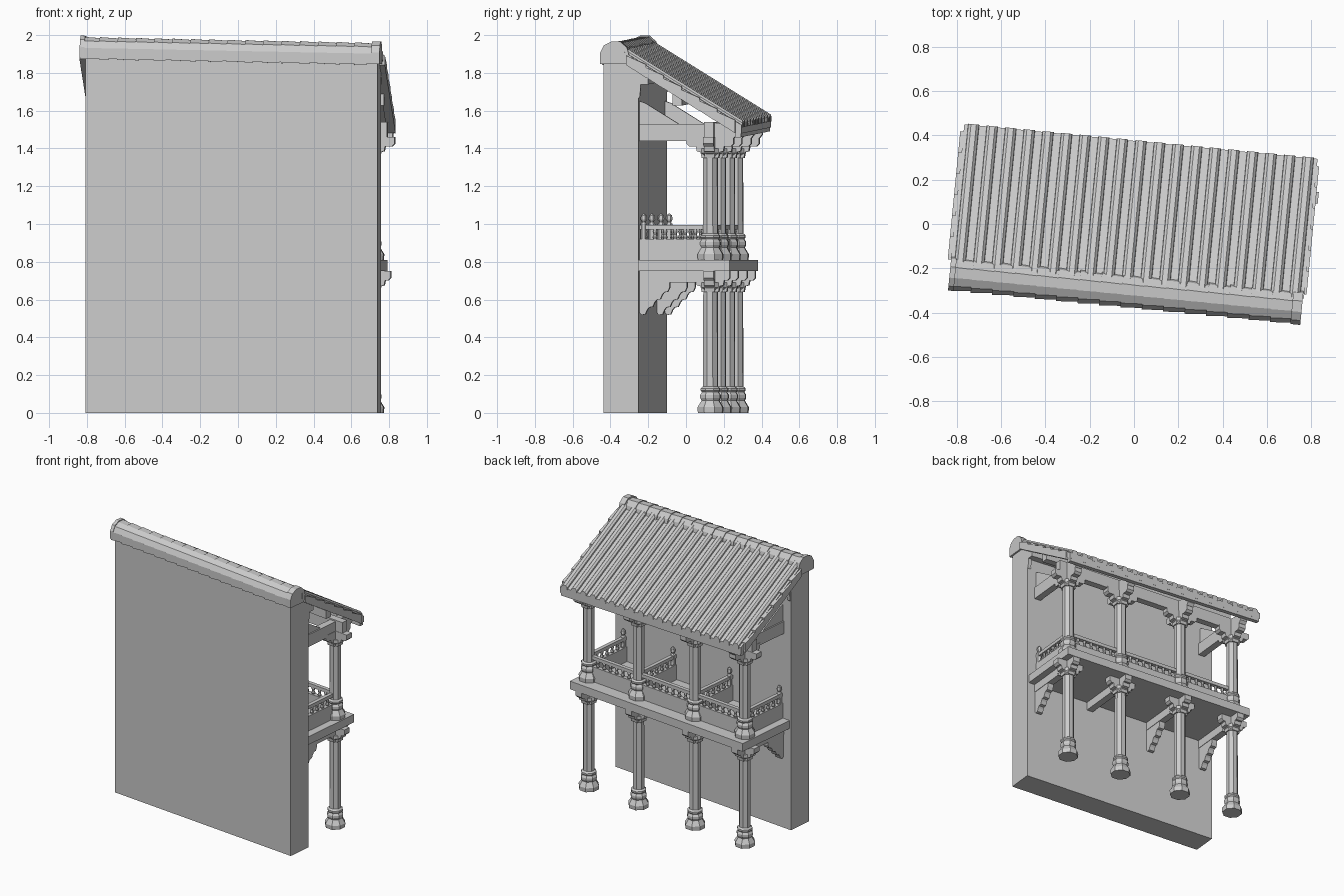
import bpy, bmesh, math
from mathutils import Matrix, Vector

if "Cube" in bpy.data.objects:
    bpy.data.objects.remove(bpy.data.objects["Cube"], do_unlink=True)

stone = bpy.data.materials.new("light_grey")
stone.use_nodes = True
GREY = (0.6, 0.6, 0.6, 1)
stone.diffuse_color = GREY
stone.node_tree.nodes["Principled BSDF"].inputs["Base Color"].default_value = GREY

TURN = Matrix.Rotation(math.radians(-5.6), 4, 'Z')
COLUMNS = (-0.69, -0.25, 0.25, 0.69)
WALL, COL_V, EAVE = -0.177, 0.198, 0.373
SLOPE, TILT = 0.62, 0.02


def prism(bm, points, sweep, scale=1.0):
    """Closed solid from a planar outline moved along a vector."""
    a = [Vector(p) for p in points]
    mid = sum(a, Vector()) / len(a)
    low = [bm.verts.new(p) for p in a]
    high = [bm.verts.new(mid + (p - mid) * scale + Vector(sweep)) for p in a]
    bm.faces.new(low)
    bm.faces.new(high[::-1])
    for i in range(len(a)):
        j = (i + 1) % len(a)
        bm.faces.new((low[i], high[i], high[j], low[j]))


def along_x(bm, outline, x0, x1, scale=1.0):
    prism(bm, [(x0, v, z) for v, z in outline], (x1 - x0, 0, 0), scale)


def along_y(bm, outline, y0, y1):
    prism(bm, [(u, y0, z) for u, z in outline], (0, y1 - y0, 0))


def box(bm, x0, x1, y0, y1, z0, z1):
    along_x(bm, [(y0, z0), (y1, z0), (y1, z1), (y0, z1)], x0, x1)


def lathe(bm, x, y, profile, sides):
    """Stack of rings (radius, height), capped at both ends."""
    rings = []
    for r, z in profile:
        angles = [math.tau * (i + 0.5) / sides for i in range(sides)]
        rings.append([bm.verts.new((x + r * math.cos(t), y + r * math.sin(t), z)) for t in angles])
    for a, b in zip(rings, rings[1:]):
        for i in range(sides):
            j = (i + 1) % sides
            bm.faces.new((a[i], a[j], b[j], b[i]))
    bm.faces.new(rings[0][::-1])
    bm.faces.new(rings[-1])


def finish(name, bm, tilted=False):
    if tilted:
        for v in bm.verts:
            v.co.z -= TILT * v.co.x
    bmesh.ops.recalc_face_normals(bm, faces=bm.faces)
    bm.transform(TURN)
    mesh = bpy.data.meshes.new(name)
    bm.to_mesh(mesh)
    bm.free()
    mesh.materials.append(stone)
    bpy.context.collection.objects.link(bpy.data.objects.new(name, mesh))


def roof_z(v):
    return 1.54 + SLOPE * (EAVE - v)


# Wall with its top cut to the roof pitch
bm = bmesh.new()
along_x(bm, [(-0.362, 0), (-0.362, 1.88), (-0.24, 1.88), (WALL, 1.83), (WALL, 0)], -0.777, 0.777)
finish("wall", bm)

# Upper floor and the beams carrying it
bm = bmesh.new()
box(bm, -0.764, 0.764, WALL, 0.307, 0.75, 0.81)
finish("floor_slab", bm)
bm = bmesh.new()
for u in COLUMNS:
    box(bm, u - 0.025, u + 0.025, WALL, COL_V, 0.69, 0.75)
finish("floor_beams", bm)

# Scalloped corbels on the wall
bm = bmesh.new()
for u in (-0.69, -0.25, 0.69):
    outline = [(WALL, 0.69), (WALL, 0.53)]
    for i in range(4):
        v, z = WALL + 0.04 * i, 0.53 + 0.04 * i
        outline += [(v + 0.01, z - 0.012), (v + 0.03, z - 0.008), (v + 0.04, z + 0.015)]
    outline.append((WALL + 0.16, 0.69))
    along_x(bm, outline, u - 0.022, u + 0.022)
finish("wall_corbels", bm)

# Two tiers of columns with moulded feet
FOOT = [(0.07, 0), (0.072, 0.03), (0.056, 0.055), (0.05, 0.065), (0.057, 0.08),
        (0.057, 0.095), (0.047, 0.11), (0.054, 0.118), (0.054, 0.13), (0.041, 0.14)]
for name, z0, z1 in (("lower_columns", 0, 0.70), ("upper_columns", 0.81, 1.44)):
    bm = bmesh.new()
    for u in COLUMNS:
        lathe(bm, u, COL_V, [(r, z + z0) for r, z in FOOT] + [(0.04, z1)], 8)
    finish(name, bm)

# Cross-shaped stepped capitals
for name, top, reach in (("lower_capitals", 0.75, 0.105), ("upper_capitals", 1.46, 0.125)):
    bm = bmesh.new()
    half = [(reach, 0), (reach, -0.035), (reach - 0.015, -0.05), (0.075, -0.05),
            (0.07, -0.075), (0.05, -0.08), (0.045, -0.11)]
    outline = half + [(-a, b) for a, b in reversed(half)]
    for u in COLUMNS:
        along_x(bm, [(COL_V + a, top + b) for a, b in outline], u - 0.027, u + 0.027)
        along_y(bm, [(u + a, top + b) for a, b in outline], COL_V - 0.027, COL_V + 0.027)
        lathe(bm, u, COL_V, [(0.04, top - 0.1), (0.056, top - 0.085), (0.056, top - 0.06)], 8)
    finish(name, bm)

# Upper beams, end struts and eave brackets
bm = bmesh.new()
box(bm, -0.775, 0.775, COL_V - 0.025, COL_V + 0.025, 1.45, 1.54)
finish("long_beam", bm)
bm = bmesh.new()
for u in (-0.69, 0.69):
    box(bm, u - 0.025, u + 0.025, WALL, COL_V, 1.44, 1.53)
    along_x(bm, [(WALL, 1.53), (WALL, 1.65), (WALL + 0.03, 1.64), (0.03, 1.53)], u - 0.015, u + 0.015)
finish("end_beams", bm)
bm = bmesh.new()
for u in COLUMNS:
    along_x(bm, [(COL_V, 1.54), (COL_V, 1.44), (0.25, 1.43), (0.285, 1.44), (0.29, 1.455),
                 (0.325, 1.455), (0.34, 1.475), (0.34, 1.52)], u - 0.027, u + 0.027)
finish("eave_brackets", bm)

# Purlins under the roof with drooping ends
bm = bmesh.new()
for v in (-0.15, 0.03):
    z = roof_z(v) - 0.05
    box(bm, -0.775, 0.775, v - 0.025, v + 0.025, z - 0.06, z)
for u in (-0.775, 0.75):
    box(bm, u, u + 0.025, -0.225, -0.165, 1.74, 1.83)
    along_x(bm, [(-0.215, 1.74), (-0.205, 1.68), (-0.185, 1.67), (-0.17, 1.69), (-0.165, 1.74)], u, u + 0.025)
finish("purlins", bm, True)

# Balustrades: solid panel, turned balusters, hand rail and wall posts
panels, balusters = bmesh.new(), bmesh.new()
TURNED = [(0.008, 0.915), (0.014, 0.93), (0.008, 0.945), (0.013, 0.96), (0.008, 0.975)]
POST = [(0.018, 0.81), (0.018, 1.0), (0.01, 1.01), (0.018, 1.025), (0.015, 1.045), (0.004, 1.055)]


def rail_run(x0, x1, y0, y1):
    for z0, z1, t in ((0.81, 0.92, 0.016), (0.97, 0.995, 0.014)):
        if x0 == x1:
            box(panels, x0 - t, x0 + t, y0, y1, z0, z1)
        else:
            box(panels, x0, x1, y0 - t, y0 + t, z0, z1)
    count = round(max(x1 - x0, y1 - y0) / 0.055)
    for i in range(count):
        f = (i + 0.5) / count
        lathe(balusters, x0 + (x1 - x0) * f, y0 + (y1 - y0) * f, TURNED, 6)


for u in COLUMNS:
    rail_run(u, u, WALL, COL_V)
    lathe(balusters, u, WALL + 0.02, POST, 6)
for a, b in zip(COLUMNS, COLUMNS[1:]):
    rail_run(a, b, COL_V, COL_V)
finish("balustrade_panels", panels)
finish("balusters", balusters)

# Roof deck and eave board
bm = bmesh.new()
TOP = -0.26
along_x(bm, [(TOP, roof_z(TOP)), (EAVE, roof_z(EAVE)), (EAVE, roof_z(EAVE) - 0.045),
             (TOP, roof_z(TOP) - 0.045)], -0.805, 0.795)
box(bm, -0.80, 0.79, EAVE - 0.035, EAVE - 0.004, 1.475, 1.53)
finish("roof_deck", bm, True)

# Half-round cover tiles running down the slope
bm = bmesh.new()
RIBS = 19
step = 1.6 / RIBS
RIB = [(-0.026, -0.01), (-0.024, 0.012), (-0.012, 0.026), (0.012, 0.026), (0.024, 0.012), (0.026, -0.01)]
run = EAVE + 0.004 - TOP
for i in range(RIBS):
    u = -0.805 + step * (i + 0.5)
    prism(bm, [(u + a, TOP, roof_z(TOP) + b) for a, b in RIB], (0, run, -SLOPE * run))
finish("roof_tiles", bm, True)

# Overlapping edge tiles on both gables
bm = bmesh.new()
for x0, x1 in ((-0.82, -0.775), (0.76, 0.805)):
    for i in range(6):
        a = -0.24 + 0.095 * i
        b = a + 0.105
        za, zb = roof_z(a) - 0.012, roof_z(b) + 0.006
        along_x(bm, [(a, za), (b, zb), (b, zb - 0.07), (a, za - 0.05)], x0, x1)
finish("gable_tiles", bm, True)

# Ridge: arched core, tapered cap tiles and end blocks
ARCH = [(-0.068, 0), (-0.068, 0.055), (-0.05, 0.09), (-0.015, 0.108), (0.03, 0.108),
        (0.062, 0.08), (0.075, 0.03), (0.075, 0)]


def arch(grow):
    return [(-0.305 + a * grow, 1.862 + b * grow) for a, b in ARCH]


bm = bmesh.new()
along_x(bm, arch(0.97), -0.80, 0.78)
SEGMENTS = 16
length = 1.55 / SEGMENTS
for i in range(SEGMENTS):
    x = -0.80 + length * i
    along_x(bm, arch(1.0), x + length, x, 1.1)
along_x(bm, arch(1.1), 0.745, 0.79)
along_x(bm, arch(1.1), -0.805, -0.78)
finish("ridge", bm, True)
